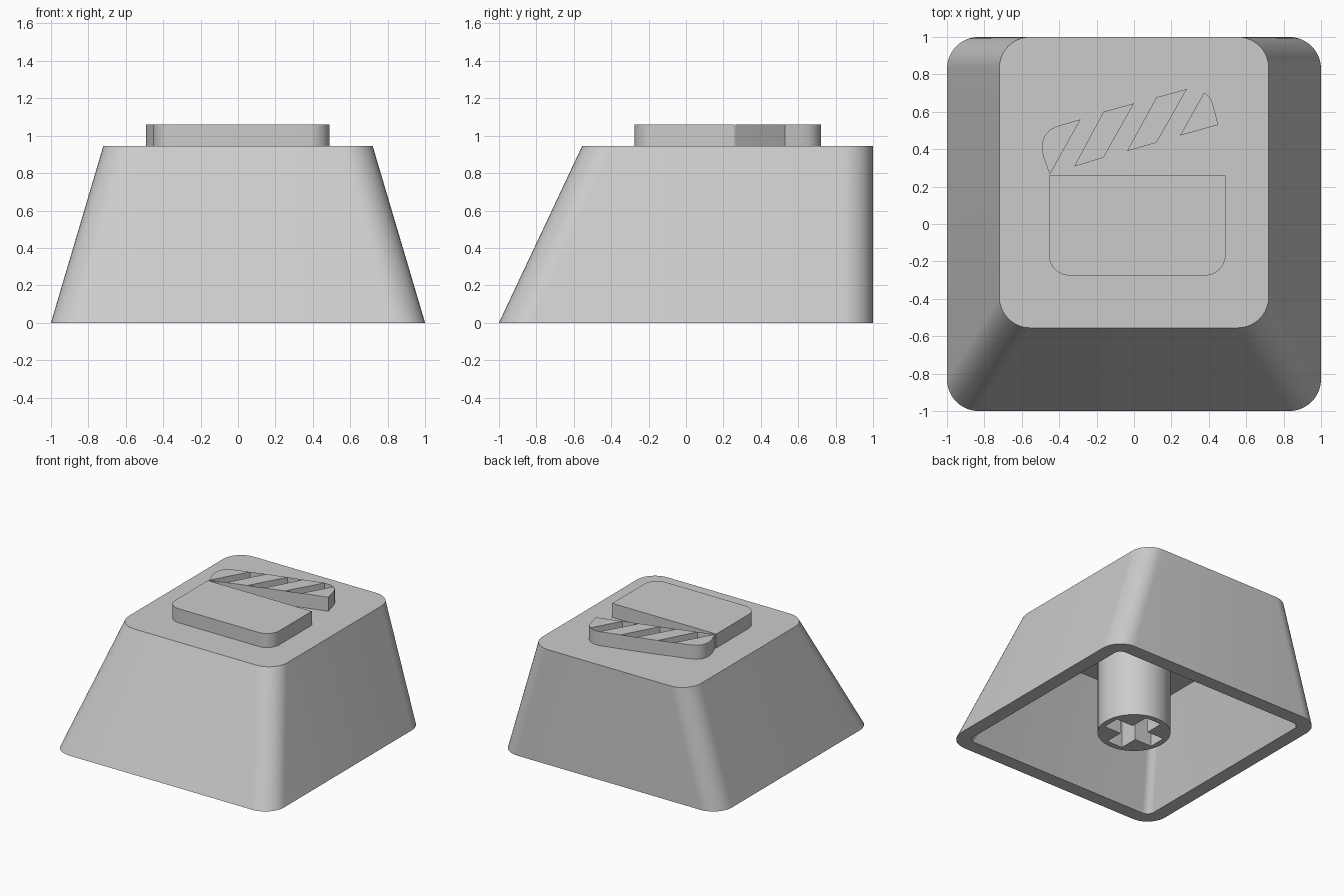
import bpy, bmesh
from math import cos, sin, pi, radians

if "Cube" in bpy.data.objects:
    bpy.data.objects.remove(bpy.data.objects["Cube"], do_unlink=True)

TOP, ICON_TOP, CEILING = 0.945, 1.06, 0.735

grey = bpy.data.materials.new("plain_grey")
grey.use_nodes = True
grey.diffuse_color = (0.6, 0.6, 0.6, 1)
grey.node_tree.nodes["Principled BSDF"].inputs["Base Color"].default_value = (0.6, 0.6, 0.6, 1)


def finish(bm, name, fix_normals=True):
    if fix_normals:
        bmesh.ops.recalc_face_normals(bm, faces=bm.faces)
    mesh = bpy.data.meshes.new(name)
    bm.to_mesh(mesh)
    bm.free()
    mesh.materials.append(grey)
    obj = bpy.data.objects.new(name, mesh)
    bpy.context.collection.objects.link(obj)
    return obj


def smooth(obj):
    bpy.ops.object.select_all(action='DESELECT')
    obj.select_set(True)
    bpy.context.view_layer.objects.active = obj
    bpy.ops.object.shade_smooth_by_angle(angle=radians(25))


def rounded_rect(x0, x1, y0, y1, radii, steps=10):
    """Counter-clockwise outline; radii for back-left, back-right, front-right, front-left."""
    corners = [(x1, y1, -1, -1), (x0, y1, 1, -1), (x0, y0, 1, 1), (x1, y0, -1, 1)]
    points = []
    for k, ((x, y, sx, sy), r) in enumerate(zip(corners, radii)):
        if r == 0:
            points.append((x, y))
            continue
        for i in range(steps + 1):
            a = k * pi / 2 + i / steps * pi / 2
            points.append((x + sx * r + r * cos(a), y + sy * r + r * sin(a)))
    return points


def ring(bm, points, z):
    return [bm.verts.new((x, y, z)) for x, y in points]


def bridge(bm, a, b):
    for i in range(len(a)):
        j = (i + 1) % len(a)
        bm.faces.new((a[i], a[j], b[j], b[i]))


def prism(bm, points, z0, z1):
    low, high = ring(bm, points, z0), ring(bm, points, z1)
    bridge(bm, low, high)
    bm.faces.new(high)
    bm.faces.new(low[::-1])


# Hollow tapered shell with a vertical back wall
bm = bmesh.new()
inner_bottom = ring(bm, rounded_rect(-0.885, 0.885, -0.885, 0.885, [0.06] * 4), 0)
inner_top = ring(bm, rounded_rect(-0.667, 0.667, -0.54, 0.885, [0.06] * 4), CEILING)
outer_bottom = ring(bm, rounded_rect(-1, 1, -1, 1, [0.17] * 4), 0)
outer_top = ring(bm, rounded_rect(-0.72, 0.72, -0.555, 1, [0.165] * 4), TOP)
bridge(bm, inner_top, inner_bottom)
bridge(bm, inner_bottom, outer_bottom)
bridge(bm, outer_bottom, outer_top)
bm.faces.new(outer_top)
bm.faces.new(inner_top[::-1])
smooth(finish(bm, "cap_shell"))

# Round stem with a cross-shaped socket
bm = bmesh.new()
prism(bm, [(0.275 * cos(i * pi / 24), 0.275 * sin(i * pi / 24)) for i in range(48)], 0, CEILING + 0.02)
stem = finish(bm, "stem")
bm = bmesh.new()
arm, half = 0.228, 0.072
quarter = [(arm, -half), (arm, half), (half, half)]
cross = []
for k in range(4):
    c, s = round(cos(k * pi / 2)), round(sin(k * pi / 2))
    cross += [(x * c - y * s, x * s + y * c) for x, y in quarter]
prism(bm, cross, -0.1, 0.45)
cutter = finish(bm, "socket_cutter")
cutter.hide_render = True
cut = stem.modifiers.new("socket", 'BOOLEAN')
cut.operation = 'DIFFERENCE'
cut.solver = 'EXACT'
cut.object = cutter
smooth(stem)
bpy.ops.object.modifier_apply(modifier="socket")
bpy.data.objects.remove(cutter, do_unlink=True)
smooth(stem)

# Raised slate board
bm = bmesh.new()
prism(bm, rounded_rect(-0.455, 0.49, -0.275, 0.258, [0, 0, 0.11, 0.11]), TOP, ICON_TOP)
smooth(finish(bm, "slate_board"))

# Raised clapper stick: solid stripes
stripes = [
    [(-0.45, 0.265), (-0.285, 0.56), (-0.415, 0.522), (-0.45, 0.503),
     (-0.476, 0.473), (-0.489, 0.44), (-0.492, 0.4), (-0.485, 0.36)],
    [(-0.32, 0.307), (-0.163, 0.355), (0.0, 0.645), (-0.163, 0.6)],
    [(-0.037, 0.39), (0.12, 0.435), (0.283, 0.722), (0.12, 0.677)],
    [(0.246, 0.473), (0.45, 0.53), (0.43, 0.61), (0.417, 0.655),
     (0.4, 0.685), (0.375, 0.703)],
]
bm = bmesh.new()
for outline in stripes:
    prism(bm, outline, TOP, ICON_TOP)
smooth(finish(bm, "clapper_stripes"))

# Thin rim that closes the open gaps between the stripes, front and back
rim_paths = [
    [(-0.45, 0.265), (-0.32, 0.307)],
    [(-0.163, 0.355), (-0.037, 0.39)],
    [(0.12, 0.435), (0.246, 0.473)],
    [(-0.163, 0.6), (-0.285, 0.56)],
    [(0.12, 0.677), (0.0, 0.645)],
    [(0.375, 0.703), (0.335, 0.722), (0.283, 0.722)],
]
bm = bmesh.new()
for path in rim_paths:
    low, high = ring(bm, path, TOP), ring(bm, path, ICON_TOP)
    for i in range(len(path) - 1):
        bm.faces.new((low[i], low[i + 1], high[i + 1], high[i]))
finish(bm, "clapper_rim", fix_normals=False)
